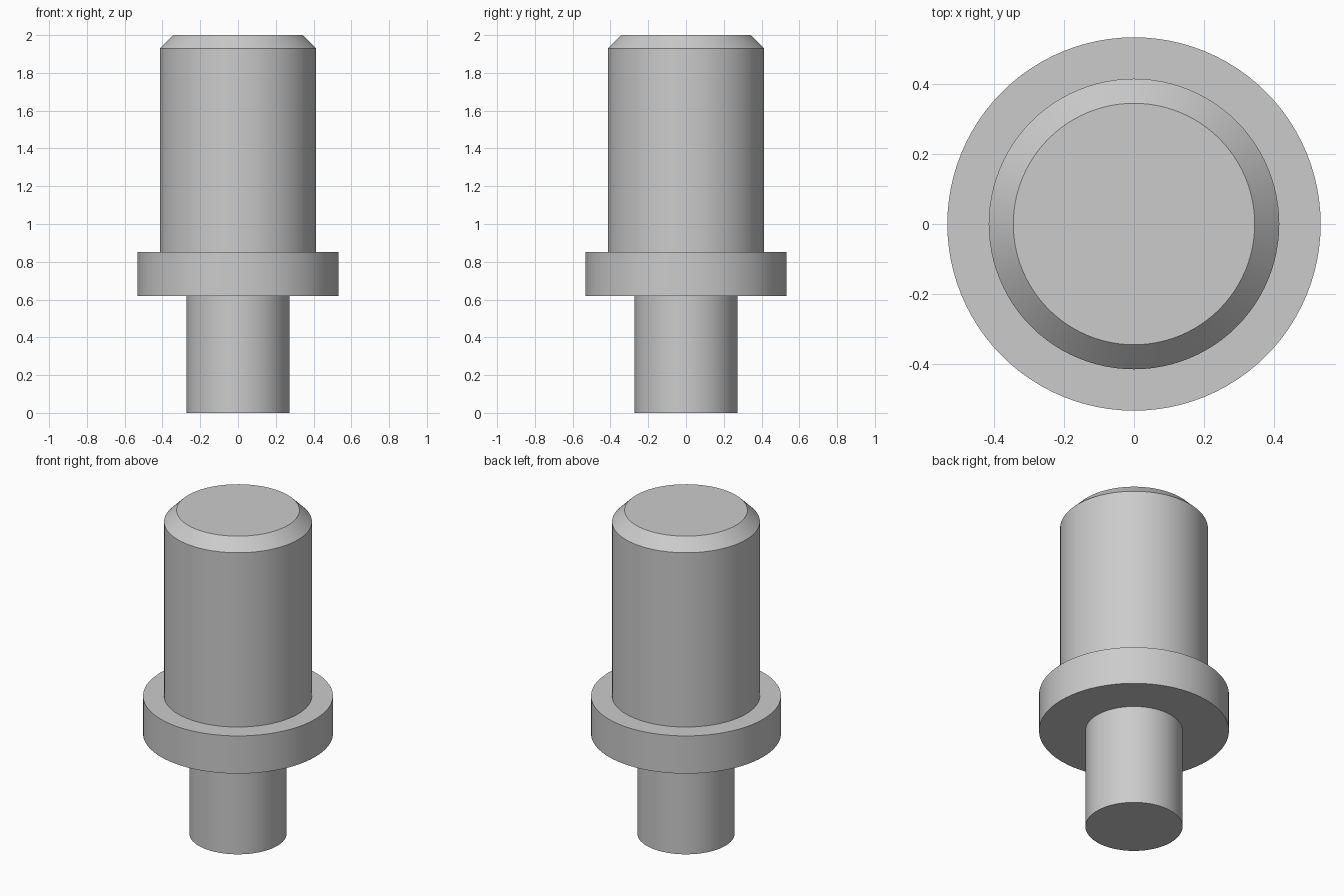
import bpy
import bmesh
import math

cube = bpy.data.objects.get("Cube")
if cube:
    bpy.data.objects.remove(cube, do_unlink=True)

SEGMENTS = 96

# Plain grey metal
grey = bpy.data.materials.new("grey metal")
grey.use_nodes = True
colour = (0.6, 0.6, 0.6, 1)
grey.diffuse_color = colour
grey.node_tree.nodes["Principled BSDF"].inputs["Base Color"].default_value = colour

# Half profile (radius, height): stem, collar, body, chamfered top
profile = [
    (0.272, 0), (0.272, 0.62),
    (0.532, 0.62), (0.532, 0.853),
    (0.414, 0.853), (0.414, 1.93),
    (0.344, 2),
]

# Turn the profile into one closed solid
bm = bmesh.new()
rings = []
for radius, height in profile:
    angles = [math.tau * i / SEGMENTS for i in range(SEGMENTS)]
    rings.append([bm.verts.new((radius * math.cos(a), radius * math.sin(a), height))
                  for a in angles])
for low, high in zip(rings, rings[1:]):
    for i in range(SEGMENTS):
        j = (i + 1) % SEGMENTS
        bm.faces.new((low[i], low[j], high[j], high[i]))
bm.faces.new(rings[0][::-1])
bm.faces.new(rings[-1])
bmesh.ops.recalc_face_normals(bm, faces=bm.faces)

mesh = bpy.data.meshes.new("collared_pin")
bm.to_mesh(mesh)
bm.free()
mesh.materials.append(grey)
pin = bpy.data.objects.new("collared_pin", mesh)
bpy.context.collection.objects.link(pin)

# Smooth round walls, sharp rims
bpy.ops.object.select_all(action="DESELECT")
pin.select_set(True)
bpy.context.view_layer.objects.active = pin
bpy.ops.object.shade_smooth_by_angle(angle=math.radians(30))
